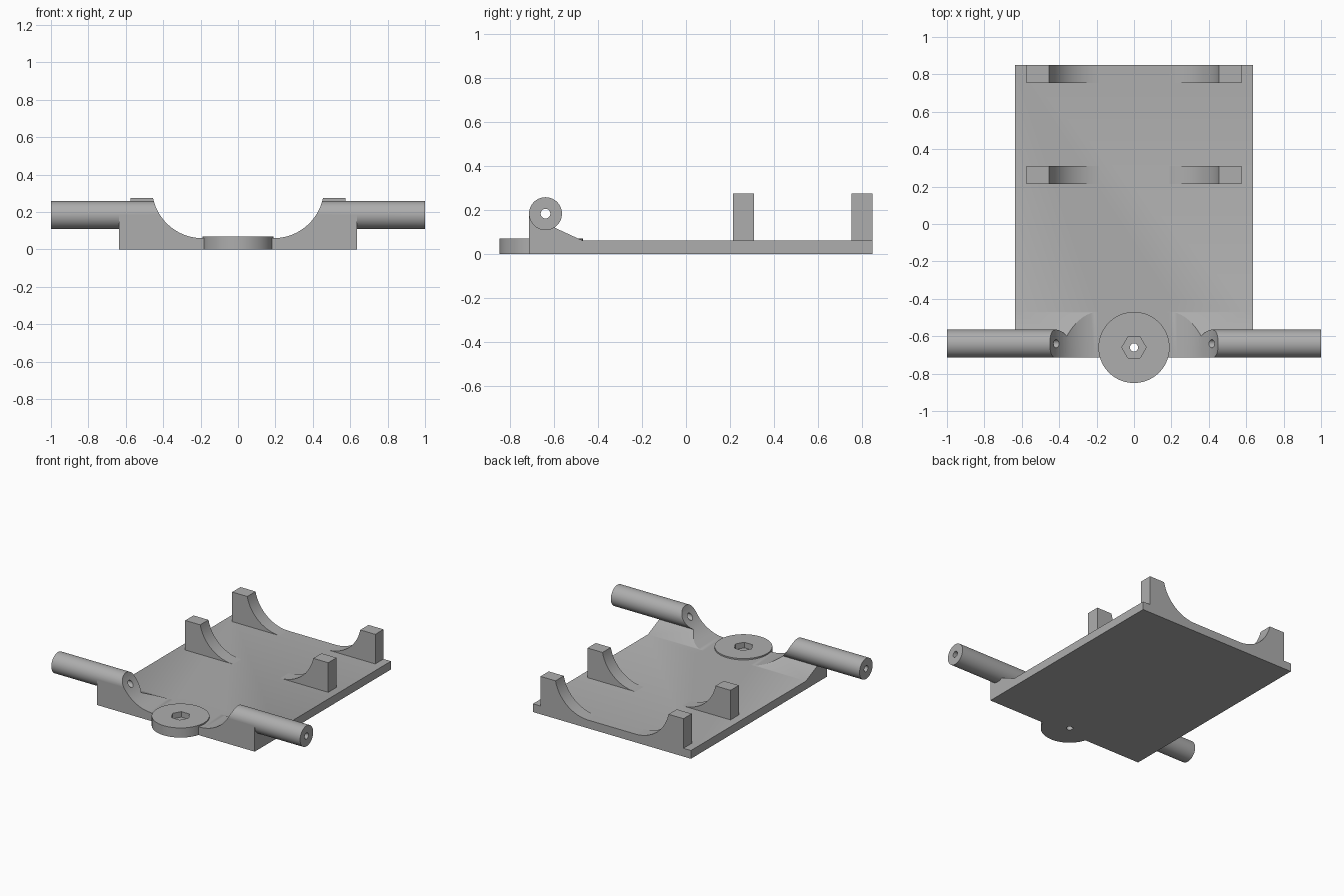
import bpy, bmesh, math
from mathutils import Vector, Matrix

cube = bpy.data.objects.get("Cube")
if cube:
    bpy.data.objects.remove(cube, do_unlink=True)

# Single grey plastic
grey = bpy.data.materials.new("plain grey")
grey.use_nodes = True
COLOUR = (0.42, 0.42, 0.42, 1)
grey.diffuse_color = COLOUR
grey.node_tree.nodes["Principled BSDF"].inputs["Base Color"].default_value = COLOUR

# Main dimensions
HALF_WIDTH, FRONT, BACK = 0.635, -0.715, 0.85
PLATE = 0.06
TUBE_Y, TUBE_Z, TUBE_R = -0.64, 0.183, 0.075
HUB_Y, HUB_R, HUB_TOP = -0.66, 0.19, 0.07
BORE = 0.022
ARC_X, ARC_R = 0.19, 0.27
ARC_Z = PLATE + ARC_R


def finish(name, bm):
    bmesh.ops.recalc_face_normals(bm, faces=bm.faces)
    mesh = bpy.data.meshes.new(name)
    bm.to_mesh(mesh)
    bm.free()
    mesh.materials.append(grey)
    obj = bpy.data.objects.new(name, mesh)
    bpy.context.collection.objects.link(obj)
    return obj


def prism(name, points, direction):
    """Close a 3D outline and extrude it along a direction."""
    bm = bmesh.new()
    face = bm.faces.new([bm.verts.new(p) for p in points])
    new = bmesh.ops.extrude_face_region(bm, geom=[face])["geom"]
    verts = [g for g in new if isinstance(g, bmesh.types.BMVert)]
    bmesh.ops.translate(bm, vec=Vector(direction), verts=verts)
    return finish(name, bm)


def cylinder(name, start, end, radius, sides=64, turn=0.0):
    a, b = Vector(start), Vector(end)
    spin = (b - a).to_track_quat('Z', 'Y').to_matrix().to_4x4()
    bm = bmesh.new()
    bmesh.ops.create_cone(bm, cap_ends=True, segments=sides, radius1=radius,
                          radius2=radius, depth=(b - a).length,
                          matrix=Matrix.Translation((a + b) / 2) @ spin
                          @ Matrix.Rotation(turn, 4, 'Z'))
    return finish(name, bm)


def cut(obj, cutters):
    for c in cutters:
        mod = obj.modifiers.new("cut", 'BOOLEAN')
        mod.operation, mod.solver, mod.object = 'DIFFERENCE', 'EXACT', c
    bpy.context.view_layer.objects.active = obj
    for mod in list(obj.modifiers):
        bpy.ops.object.modifier_apply(modifier=mod.name)


def cradle_arc(top, steps=20):
    """Points of the rounded cradle corner from its rim down to its floor."""
    first = math.asin((top - ARC_Z) / ARC_R)
    angles = [first + (-math.pi / 2 - first) * i / steps for i in range(steps + 1)]
    return [(ARC_X + ARC_R * math.cos(t), ARC_Z + ARC_R * math.sin(t)) for t in angles]


# Cutters: cradle trough, tube bore, bolt hole and hexagonal nut recess
half = cradle_arc(ARC_Z)
trough = half + [(-x, z) for x, z in reversed(half)]
cradle = prism("cradle_cutter", [(x, -0.95, z) for x, z in trough], (0, 0.55, 0))
bore = cylinder("bore_cutter", (-1.1, TUBE_Y, TUBE_Z), (1.1, TUBE_Y, TUBE_Z), BORE, 32)
bolt = cylinder("bolt_cutter", (0, HUB_Y, -0.1), (0, HUB_Y, 0.2), BORE, 32)
nut = cylinder("nut_cutter", (0, HUB_Y, 0.03), (0, HUB_Y, 0.2), 0.065, 6, math.pi / 2)
cutters = [cradle, bore, bolt, nut]

# Base plate with the sloped shoulder under the tubes
side = [(FRONT, 0), (FRONT, TUBE_Z), (-0.61, TUBE_Z), (-0.6, 0.12),
        (-0.47, PLATE), (BACK, PLATE), (BACK, 0)]
base = prism("base_plate", [(-HALF_WIDTH, y, z) for y, z in side],
             (2 * HALF_WIDTH, 0, 0))
cut(base, cutters)

# Round hub at the front
hub = cylinder("front_hub", (0, HUB_Y, 0), (0, HUB_Y, HUB_TOP), HUB_R, 96)
cut(hub, [bolt, nut])
parts = [base, hub]

# Side tubes and cradle ribs, mirrored
for label, s in (("left", 1), ("right", -1)):
    tube = cylinder(label + "_tube", (s * 0.2, TUBE_Y, TUBE_Z),
                    (s, TUBE_Y, TUBE_Z), TUBE_R)
    cut(tube, [cradle, bore])
    parts.append(tube)
    outline = [(0.575, 0.04), (0.575, 0.275)] + cradle_arc(0.275) + [(ARC_X, 0.04)]
    for place, y in (("middle", 0.215), ("rear", 0.755)):
        parts.append(prism(f"{label}_{place}_rib",
                           [(s * x, y, z) for x, z in outline], (0, 0.095, 0)))

for c in cutters:
    bpy.data.objects.remove(c, do_unlink=True)

# Smooth the curved walls, keep edges sharp
bpy.ops.object.select_all(action='DESELECT')
for p in parts:
    p.select_set(True)
bpy.context.view_layer.objects.active = base
bpy.ops.object.shade_smooth_by_angle(angle=math.radians(25))
